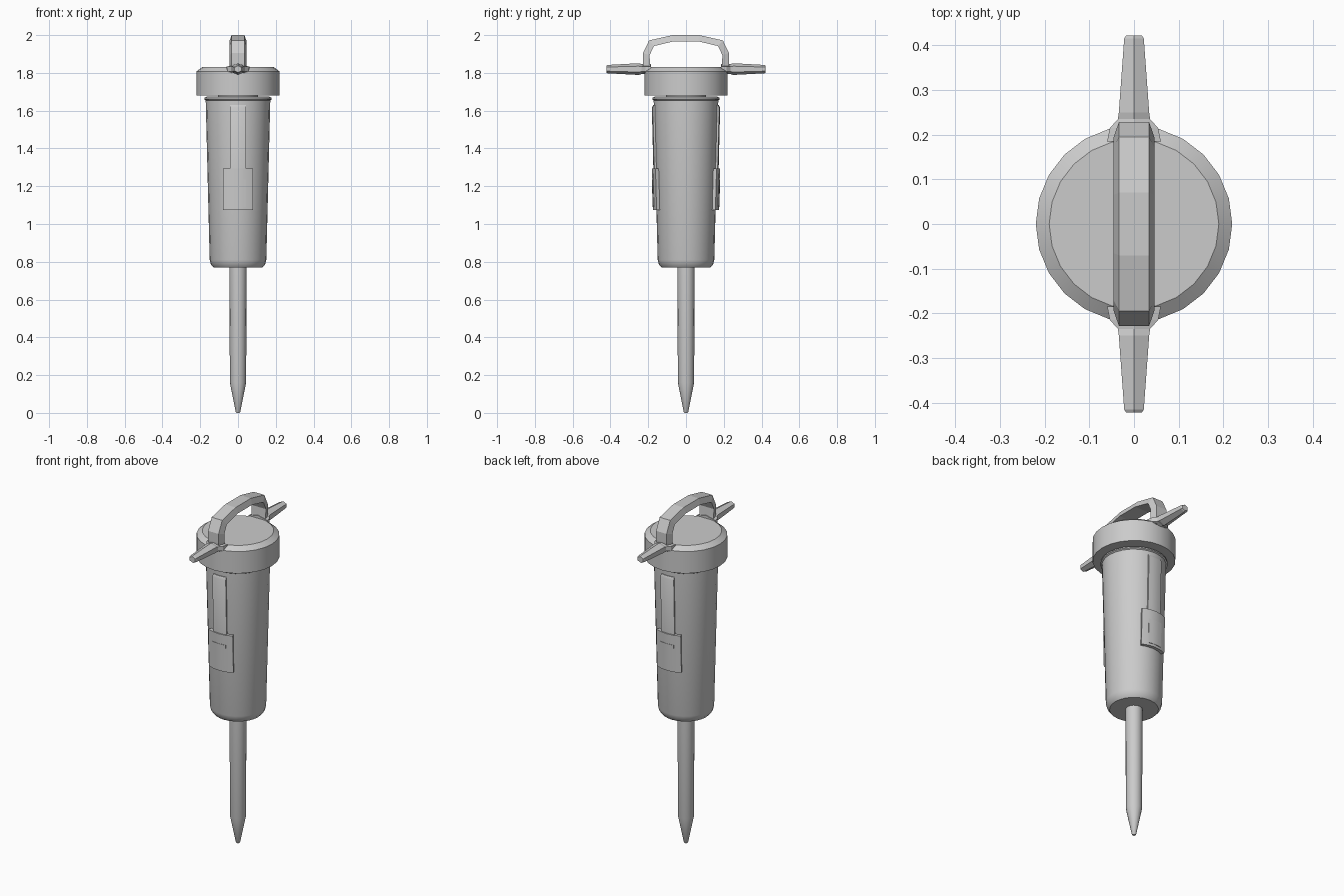
import bpy, bmesh
from math import sin, cos, pi, asin

if "Cube" in bpy.data.objects:
    bpy.data.objects.remove(bpy.data.objects["Cube"])


def make_object(name, bm, angle=0.5):
    bmesh.ops.remove_doubles(bm, verts=bm.verts, dist=1e-6)
    bmesh.ops.recalc_face_normals(bm, faces=bm.faces)
    me = bpy.data.meshes.new(name)
    bm.to_mesh(me)
    bm.free()
    ob = bpy.data.objects.new(name, me)
    bpy.context.collection.objects.link(ob)
    bpy.ops.object.select_all(action='DESELECT')
    ob.select_set(True)
    bpy.context.view_layer.objects.active = ob
    if angle:
        bpy.ops.object.shade_smooth_by_angle(angle=angle)
    return ob


def loft(name, rings, angle=0.5):
    """Skin a list of equal-length closed rings and cap both ends."""
    bm = bmesh.new()
    loops = [[bm.verts.new(p) for p in ring] for ring in rings]
    n = len(loops[0])
    for a, b in zip(loops, loops[1:]):
        for i in range(n):
            j = (i + 1) % n
            bm.faces.new((a[i], a[j], b[j], b[i]))
    bm.faces.new(loops[0])
    bm.faces.new(loops[-1])
    return make_object(name, bm, angle)


def lathe(name, profile, sides=24):
    return loft(name, [[(r * cos(2 * pi * i / sides), r * sin(2 * pi * i / sides), z)
                        for i in range(sides)] for r, z in profile])


def body_radius(z):
    return 0.15 + (z - 0.81) / 0.85 * 0.021


def wrap_panel(name, half_width, levels, side, steps=4):
    """Plate curved around the housing; levels are (z, height above it)."""
    rings = []
    for z, off in levels:
        inner, outer = body_radius(z) - 0.012, body_radius(z) + off
        a = asin(half_width / outer)
        angles = [-a + 2 * a * i / steps for i in range(steps + 1)]
        ring = [(outer * sin(t), side * outer * cos(t), z) for t in angles]
        ring += [(inner * sin(t), side * inner * cos(t), z) for t in reversed(angles)]
        rings.append(ring)
    loft(name, rings)


# Chisel bit
lathe("chisel_bit", [(0.008, 0), (0.012, 0.006), (0.043, 0.16), (0.046, 0.80)], 16)

# Tapered housing with top lip
lathe("housing", [(0.13, 0.77), (0.143, 0.785), (0.15, 0.81), (0.171, 1.655),
                  (0.179, 1.66), (0.178, 1.668), (0.165, 1.675)])

# Neck and head cap
lathe("neck", [(0.105, 1.66), (0.105, 1.70)])
lathe("head_cap", [(0.22, 1.68), (0.22, 1.808), (0.19, 1.83)])

# Side panels, front and back
for side, label in ((-1, "front"), (1, "back")):
    wrap_panel(label + "_strip", 0.043,
               [(1.2, 0.011), (1.615, 0.011), (1.63, 0.004)], side)
    wrap_panel(label + "_plate", 0.079, [(1.075, 0.018), (1.293, 0.018)], side)
    wrap_panel(label + "_plate_inset", 0.043, [(1.09, 0.020), (1.235, 0.020)], side)

# Carrying arch: outer and inner path points, mirrored in y
half = [((0.222, 1.80), (0.185, 1.80)), ((0.228, 1.85), (0.190, 1.85)),
        ((0.228, 1.905), (0.193, 1.893)), ((0.195, 1.972), (0.170, 1.942)),
        ((0.07, 2.0), (0.065, 1.967))]
path = half + [((-o[0], o[1]), (-i[0], i[1])) for o, i in reversed(half)]
loft("carry_arch", [[(-0.034, *o), (0.034, *o), (0.046, *i), (-0.046, *i)]
                    for o, i in path], 0)

# Side grips with flared roots
grip = [(0.185, 0.060, 0.026), (0.215, 0.054, 0.026), (0.235, 0.036, 0.026),
        (0.25, 0.034, 0.031), (0.415, 0.022, 0.022), (0.422, 0.018, 0.018)]
for side, label in ((-1, "front"), (1, "back")):
    loft(label + "_grip", [[(w * sin(pi * k / 3) / 0.866, side * y, 1.82 + h * cos(pi * k / 3))
                            for k in range(6)] for y, w, h in grip], 0)
